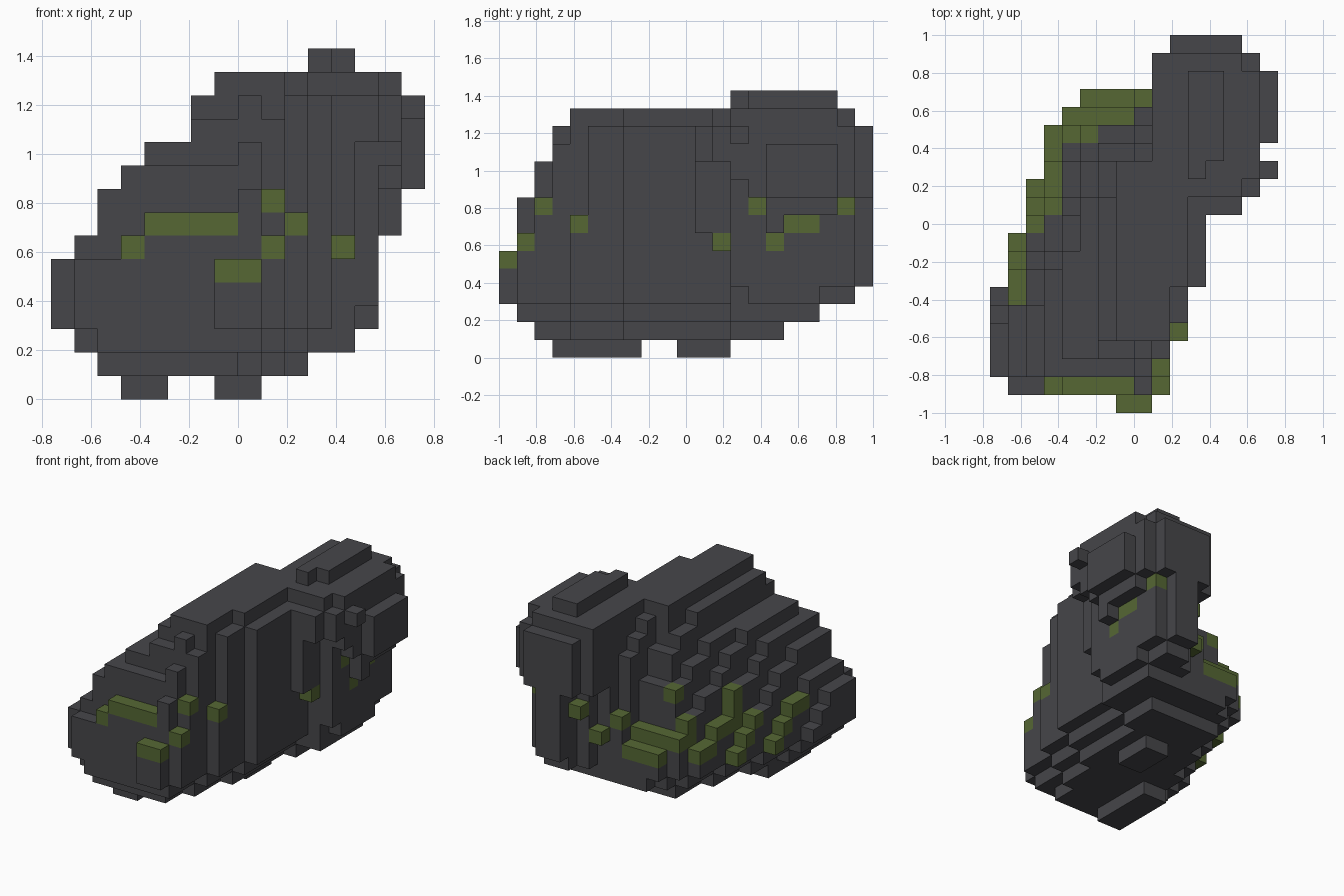
import bpy
import bmesh
from mathutils import Vector

cube = bpy.data.objects.get("Cube")
if cube:
    bpy.data.objects.remove(cube)

UNIT = 2 / 21                      # edge length of one block
ORIGIN = Vector((-8, -10.5, 0))    # grid corner, in blocks


def material(name, color):
    mat = bpy.data.materials.new(name)
    mat.use_nodes = True
    mat.diffuse_color = color
    mat.node_tree.nodes["Principled BSDF"].inputs["Base Color"].default_value = color
    return mat


stone = material("dark stone", (0.061, 0.061, 0.068, 1))
green = material("moss green", (0.092, 0.137, 0.034, 1))


def box(xs, ys, zs):
    """Cells of a block; each range includes both ends."""
    return {(i, j, k)
            for i in range(xs[0], xs[1] + 1)
            for j in range(ys[0], ys[1] + 1)
            for k in range(zs[0], zs[1] + 1)}


# Outline of the boulder, row by row from front to back
left = [7, 1] + [0] * 5 + [1] * 3 + [2] * 3 + [3] * 3 + [4, 5, 9, 9, 10]
right = [8] + [9] * 3 + [10] * 3 + [11] * 6 + [13] * 8
side_cap = [6, 7, 9, 10, 11, 11, 13]
brow = [6, 6, 7, 8, 8, 8, 8, 9, 7]
back_cap = {14: 11, 15: 9, 16: 6, 17: 5}
back_corner = {14: 13, 15: 12, 16: 11, 17: 7}
special_top = {(9, 2): 9, (10, 4): 8, (3, 11): 8, (8, 2): 11, (8, 3): 13}


def column_top(i, j):
    """Height of the boulder: ramped left flank, flat ridge, stepped front."""
    if j == 0:
        return 6
    if j == 1:
        return brow[i - 1]
    if (i, j) in special_top:
        return special_top[i, j]
    top = 14
    if i < 9:
        ramp = 5.5 + 2 * (i - (j - 4) / 3.2)
        cap = back_corner if i == 8 else back_cap
        top = min(top, round(ramp), cap.get(j, 14))
    if i < len(side_cap):
        top = min(top, side_cap[i])
    if j < 4:
        top = min(top, 2 * j + 6)
    if i == right[j] or j == 20:
        top = min(top, 13)
    return top


# Boulder body with an undercut base and a recess below the crag
last_row = {1: 15, 2: 17, 3: 19}
recess = {18: 1, 19: 2, 20: 1}
body = set()
for j in range(21):
    for i in range(left[j], right[j] + 1):
        for k in range(1, column_top(i, j)):
            trim = max(0, 3 - k)
            first, last = left[j] + trim, right[j] - trim
            if k < 9:
                first += recess.get(j, 0)
            if k == 1:
                last = min(last, 10)
            if (k == 3 and j in (13, 18, 19)) or (k < 9 and j == 20):
                last = min(last, 12)
            if first <= i <= last and trim <= j <= last_row.get(k, 20):
                body.add((i, j, k))

# Overhanging crag at the back and its cap
crag = (box((9, 13), (11, 11), (11, 12)) | box((9, 12), (11, 12), (7, 12))
        | box((9, 14), (12, 12), (11, 12)) | box((9, 14), (13, 13), (10, 12))
        | box((9, 14), (14, 19), (9, 12)) | box((14, 14), (15, 18), (8, 8))
        | {(14, 15, 7), (15, 13, 12)} | box((15, 15), (15, 18), (9, 11))
        | box((9, 13), (12, 19), (13, 13)) | box((14, 14), (13, 18), (13, 13)))
cap = box((11, 11), (13, 18), (14, 14)) | box((12, 12), (14, 18), (14, 14))

# Two short feet below
feet = box((3, 4), (3, 7), (0, 0)) | box((7, 8), (10, 12), (0, 0))

# Moss: low ledge on the left flank, tufts on the front, patches under the crag
ledge = (box((1, 1), (6, 9), (0, 0)) | box((2, 2), (10, 12), (0, 0))
         | box((3, 3), (11, 15), (0, 0)) | box((4, 5), (15, 16), (0, 0))
         | box((6, 7), (16, 16), (0, 0)) | box((5, 8), (17, 17), (0, 0)))
tufts = (box((7, 8), (0, 0), (0, 0)) | box((3, 7), (1, 1), (0, 0))
         | {(9, 1, 0), (9, 2, 0), (10, 4, 0)})
moss = {(i, j, column_top(i, j) - 1) for i, j, _ in ledge | tufts}
moss |= {(12, 12, 6), (13, 14, 8), (13, 15, 6), (13, 19, 8), (10, 19, 7), (9, 18, 5)}
moss |= box((13, 13), (16, 17), (7, 7))
moss |= box((3, 3), (11, 11), (5, 7)) | box((4, 4), (15, 15), (5, 6))

crag -= moss
body -= moss | crag
parts = {"boulder_body": (body, stone), "overhanging_crag": (crag, stone),
         "crag_cap": (cap, stone), "feet": (feet, stone), "moss": (moss, green)}
solid = set().union(*(cells for cells, _ in parts.values()))


def skin(name, cells, mat):
    """Make a mesh of the exposed faces of a set of cells."""
    bm = bmesh.new()
    corners = {}

    def corner(p):
        key = tuple(round(c) for c in p)
        if key not in corners:
            corners[key] = bm.verts.new((Vector(key) + ORIGIN) * UNIT)
        return corners[key]

    for cell in sorted(cells):
        for axis in range(3):
            u, v, n = Vector(), Vector(), Vector()
            u[(axis + 1) % 3] = v[(axis + 2) % 3] = n[axis] = 1
            for side in (0, 1):
                step = n if side else -n
                if tuple(int(c) for c in Vector(cell) + step) in solid:
                    continue
                base = Vector(cell) + n * side
                loop = [base, base + u, base + u + v, base + v]
                if not side:
                    loop.reverse()
                bm.faces.new([corner(p) for p in loop])
    mesh = bpy.data.meshes.new(name)
    bm.to_mesh(mesh)
    bm.free()
    mesh.materials.append(mat)
    bpy.context.collection.objects.link(bpy.data.objects.new(name, mesh))


for part, (cells, mat) in parts.items():
    skin(part, cells, mat)
